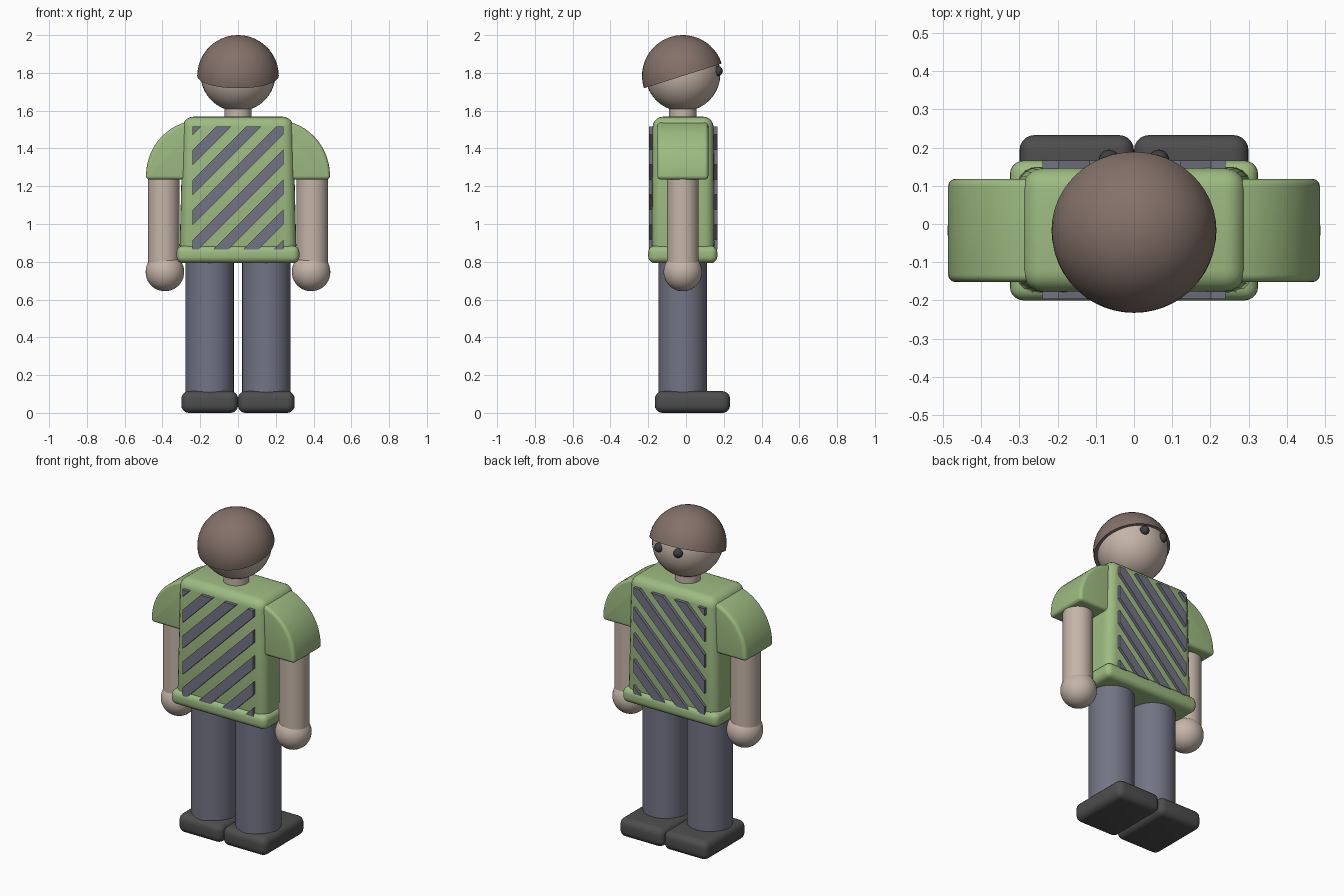
import bpy, bmesh, math
from mathutils import Vector, Matrix

cube = bpy.data.objects.get("Cube")
if cube:
    bpy.data.objects.remove(cube, do_unlink=True)

MID = -0.017  # depth of the body axis


def material(name, rgb):
    m = bpy.data.materials.new(name)
    m.use_nodes = True
    m.diffuse_color = (*rgb, 1)
    m.node_tree.nodes["Principled BSDF"].inputs["Base Color"].default_value = (*rgb, 1)
    return m


green = material("shirt green", (0.34, 0.50, 0.22))
skin = material("skin", (0.56, 0.46, 0.39))
brown = material("hair brown", (0.23, 0.165, 0.14))
slate = material("slate grey", (0.17, 0.175, 0.235))
dark = material("shoe charcoal", (0.075, 0.075, 0.075))
black = material("eye black", (0.05, 0.05, 0.052))


def finish(name, bm, mat, smooth=True):
    bmesh.ops.recalc_face_normals(bm, faces=bm.faces)
    mesh = bpy.data.meshes.new(name)
    bm.to_mesh(mesh)
    bm.free()
    ob = bpy.data.objects.new(name, mesh)
    bpy.context.collection.objects.link(ob)
    mesh.materials.append(mat)
    bpy.ops.object.select_all(action='DESELECT')
    ob.select_set(True)
    bpy.context.view_layer.objects.active = ob
    if smooth:
        bpy.ops.object.shade_smooth_by_angle(angle=math.radians(35))
    return ob


def round_edges(bm, width, segments=5):
    edges = [e for e in bm.edges if e.calc_face_angle(0) > math.radians(40)]
    bmesh.ops.bevel(bm, geom=edges, offset=width, segments=segments,
                    profile=0.5, affect='EDGES', clamp_overlap=True)


def box(name, low, high, bevel, mat, top_scale=(1, 1)):
    low, high = Vector(low), Vector(high)
    bm = bmesh.new()
    bmesh.ops.create_cube(bm, size=1)
    for v in bm.verts:
        if v.co.z > 0:
            v.co.x *= top_scale[0]
            v.co.y *= top_scale[1]
        v.co = (low + high) / 2 + v.co * (high - low)
    round_edges(bm, bevel)
    return finish(name, bm, mat)


def ball(name, centre, radius, mat, segments=40):
    bm = bmesh.new()
    bmesh.ops.create_uvsphere(bm, u_segments=segments, v_segments=segments // 2, radius=radius,
                              matrix=Matrix.Translation(centre))
    return finish(name, bm, mat)


def tube(name, x, z0, z1, radius, mat):
    bm = bmesh.new()
    bmesh.ops.create_cone(bm, cap_ends=True, segments=40, radius1=radius, radius2=radius,
                          depth=z1 - z0, matrix=Matrix.Translation((x, MID, (z0 + z1) / 2)))
    return finish(name, bm, mat)


def sleeve(name, side):
    # quarter-ellipse shoulder profile pulled through the depth
    bm = bmesh.new()
    outline = [(0.2, 1.235), (0.487, 1.235)]
    for i in range(15):
        a = math.pi / 2 * i / 14
        outline.append((0.2 + 0.287 * math.cos(a), 1.255 + 0.295 * math.sin(a)))
    face = bm.faces.new([bm.verts.new((side * x, -0.152, z)) for x, z in outline])
    new = bmesh.ops.extrude_face_region(bm, geom=[face])["geom"]
    bmesh.ops.translate(bm, vec=(0, 0.27, 0), verts=[g for g in new if isinstance(g, bmesh.types.BMVert)])
    bmesh.ops.recalc_face_normals(bm, faces=bm.faces)
    round_edges(bm, 0.025)
    return finish(name, bm, green)


def stripes(name, y, depth):
    # a rectangle cut along diagonals, keeping every other band
    pitch, start, width = 0.159, 0.598, 0.079
    bm = bmesh.new()
    bm.faces.new([bm.verts.new((x, y, z)) for x, z in
                  ((-0.24, 0.865), (0.24, 0.865), (0.24, 1.515), (-0.24, 1.515))])
    for k in range(8):
        for c in (start + k * pitch, start + k * pitch + width):
            bmesh.ops.bisect_plane(bm, geom=bm.verts[:] + bm.edges[:] + bm.faces[:],
                                   plane_co=(0, y, c), plane_no=(-1, 0, 1))

    def in_gap(face):
        p = face.calc_center_median()
        return (p.z - p.x - start) % pitch > width

    bmesh.ops.delete(bm, geom=[f for f in bm.faces if in_gap(f)], context='FACES')
    new = bmesh.ops.extrude_face_region(bm, geom=bm.faces[:])["geom"]
    bmesh.ops.translate(bm, vec=(0, depth, 0), verts=[g for g in new if isinstance(g, bmesh.types.BMVert)])
    return finish(name, bm, slate, smooth=False)


# Shirt
box("torso", (-0.31, -0.181, 0.83), (0.31, 0.15, 1.568), 0.055, green, (0.94, 0.975))
box("shirt_hem", (-0.325, -0.2, 0.793), (0.325, 0.166, 0.885), 0.035, green)
stripes("front_stripes", -0.197, 0.025)
stripes("back_stripes", 0.166, -0.03)

# Head
tube("neck", 0, 1.53, 1.65, 0.072, skin)
ball("head", (0, MID, 1.795), 0.199, skin)

# Tilted half-sphere of hair
tilt = Matrix.Rotation(math.radians(17.6), 4, 'X')
bm = bmesh.new()
bmesh.ops.create_uvsphere(bm, u_segments=48, v_segments=24, radius=0.216)
cut = bmesh.ops.bisect_plane(bm, geom=bm.verts[:] + bm.edges[:] + bm.faces[:],
                             plane_co=(0, 0, 0), plane_no=(0, 0, 1), clear_inner=True)
bmesh.ops.holes_fill(bm, edges=[e for e in bm.edges if e.is_boundary], sides=0)
bm.transform(Matrix.Translation((0, MID, 1.784)) @ tilt)
finish("hair", bm, brown)

# Paired parts
for label, s in (("left", 1), ("right", -1)):
    ball(label + "_eye", (s * 0.065, 0.168, 1.81), 0.027, black, 20)
    sleeve(label + "_sleeve", s)
    tube(label + "_arm", s * 0.393, 0.75, 1.3, 0.084, skin)
    ball(label + "_hand", (s * 0.387, MID, 0.746), 0.102, skin)
    tube(label + "_leg", s * 0.15, 0.06, 0.84, 0.128, slate)
    inner, outer = sorted((0, s * 0.3))
    box(label + "_shoe", (inner, -0.165, 0), (outer, 0.233, 0.115), 0.04, dark)
